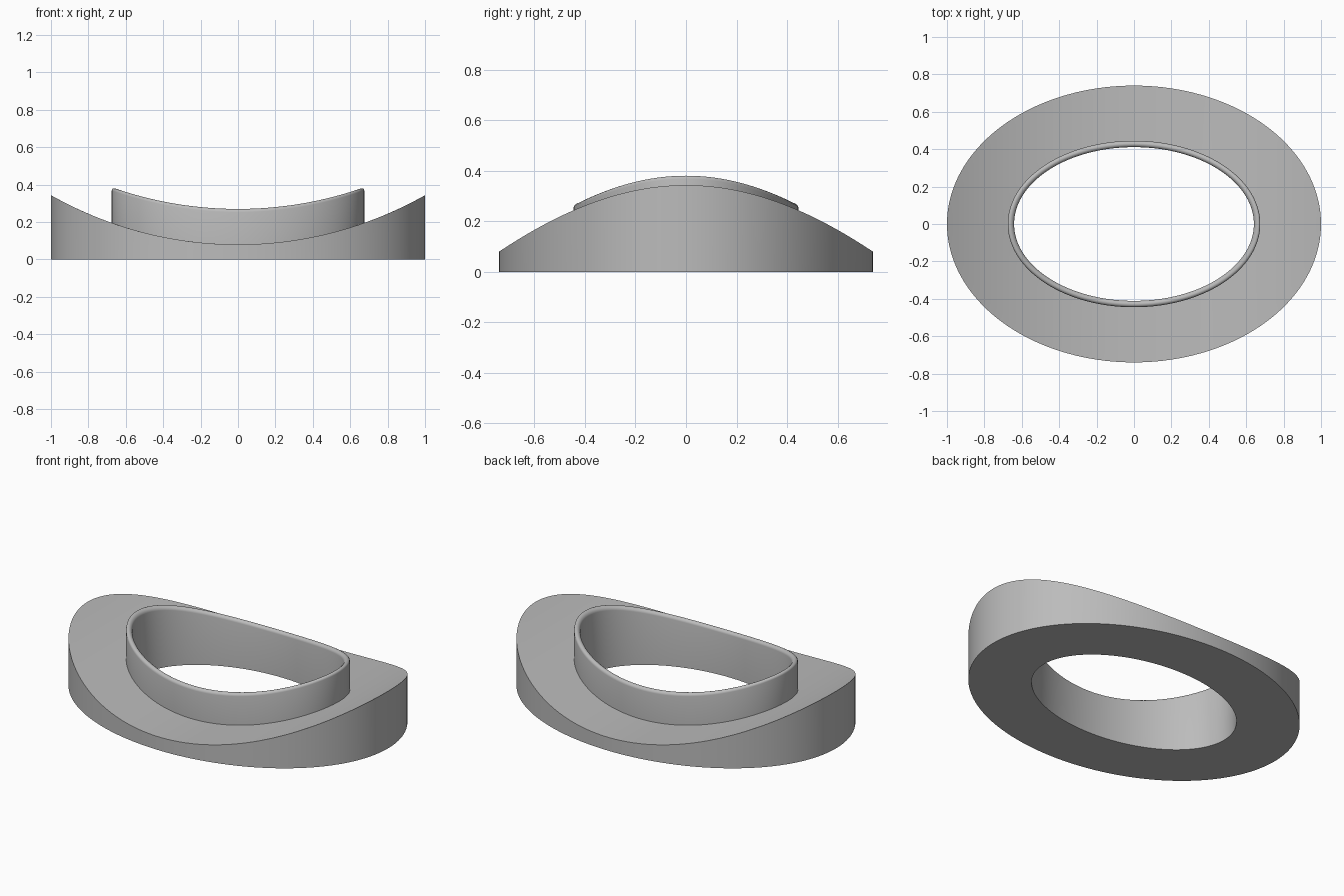
import bpy
import bmesh
import math

if "Cube" in bpy.data.objects:
    bpy.data.objects.remove(bpy.data.objects["Cube"], do_unlink=True)

SEGMENTS = 160
OUTER = (1.0, 0.74)       # flange half axes
COLLAR = (0.675, 0.445)   # collar outside half axes
WALL = 0.034
RISE = 0.19               # collar height above the saddle
SADDLE_R = 2.03
LOW = 0.08                # flange height at the middle


def saddle(x):
    """Height of the curved top, a cylinder running along y."""
    return LOW + SADDLE_R - math.sqrt(SADDLE_R ** 2 - x ** 2)


# Cross-section as (half axis x, half axis y, height above saddle or None for floor)
def inset(t, lift):
    return (COLLAR[0] - t, COLLAR[1] - t, lift)


section = [inset(WALL, None), (*OUTER, None)]
# Saddle surface from flange edge to collar foot
STEPS = 8
for i in range(STEPS + 1):
    f = i / STEPS
    section.append((OUTER[0] + (COLLAR[0] - OUTER[0]) * f,
                    OUTER[1] + (COLLAR[1] - OUTER[1]) * f, 0))
# Rounded collar rim
r = WALL / 2
ARC = 8
for i in range(ARC + 1):
    a = math.pi * i / ARC
    section.append(inset(r - r * math.cos(a), RISE - r + r * math.sin(a)))

# Sweep the section around the ellipse
bm = bmesh.new()
rings = []
for rx, ry, lift in section:
    ring = []
    for k in range(SEGMENTS):
        a = math.tau * k / SEGMENTS
        x, y = rx * math.cos(a), ry * math.sin(a)
        ring.append(bm.verts.new((x, y, 0 if lift is None else saddle(x) + lift)))
    rings.append(ring)
for i, ring in enumerate(rings):
    nxt = rings[(i + 1) % len(rings)]
    for k in range(SEGMENTS):
        m = (k + 1) % SEGMENTS
        bm.faces.new((ring[k], ring[m], nxt[m], nxt[k]))
bmesh.ops.recalc_face_normals(bm, faces=bm.faces)
mesh = bpy.data.meshes.new("saddle_flange_with_collar")
bm.to_mesh(mesh)
bm.free()

# Grey material
grey = bpy.data.materials.new("plain_grey")
grey.use_nodes = True
colour = (0.5, 0.5, 0.5, 1)
grey.diffuse_color = colour
grey.node_tree.nodes["Principled BSDF"].inputs["Base Color"].default_value = colour
mesh.materials.append(grey)

flange = bpy.data.objects.new("saddle_flange_with_collar", mesh)
bpy.context.collection.objects.link(flange)
bpy.ops.object.select_all(action="DESELECT")
flange.select_set(True)
bpy.context.view_layer.objects.active = flange
bpy.ops.object.shade_smooth_by_angle(angle=math.radians(35))
